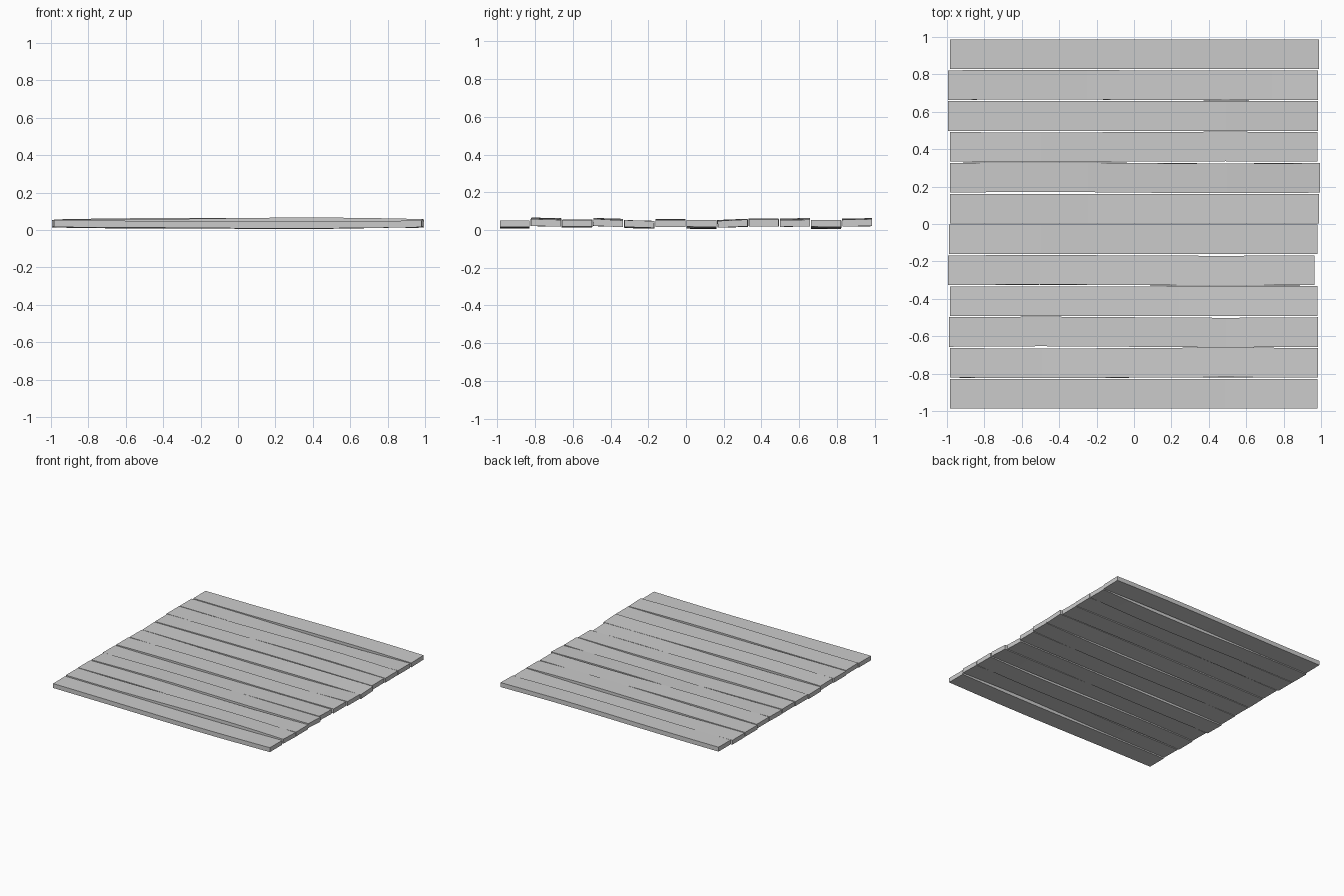
import bpy, bmesh, math

old = bpy.data.objects.get("Cube")
if old:
    bpy.data.objects.remove(old, do_unlink=True)

wood = bpy.data.materials.new("plain grey")
wood.use_nodes = True
GREY = (0.6, 0.6, 0.6, 1)
wood.diffuse_color = GREY
wood.node_tree.nodes["Principled BSDF"].inputs["Base Color"].default_value = GREY
wood.node_tree.nodes["Principled BSDF"].inputs["Roughness"].default_value = 0.8

PITCH, WIDTH, THICK, SEGMENTS = 0.165, 0.158, 0.036, 8

# Front to back: left end, right end, middle height, bow, wave, roll, sideways bend
PLANKS = [
    (-0.985, 0.98, 0.033, -0.006, 0.002, 0.0, 0.0),
    (-0.985, 0.985, 0.038, 0.006, -0.004, -0.03, -0.002),
    (-0.99, 0.985, 0.036, -0.003, 0.003, 0.0, 0.003),
    (-0.985, 0.98, 0.037, 0.005, 0.003, -0.05, 0.0),
    (-0.995, 0.965, 0.032, -0.003, -0.003, -0.03, 0.002),
    (-0.99, 0.98, 0.035, 0.002, 0.003, 0.0, 0.0),
    (-0.985, 0.99, 0.035, -0.010, 0.002, -0.01, 0.0),
    (-0.985, 0.995, 0.034, 0.002, -0.003, 0.05, 0.003),
    (-0.985, 0.98, 0.037, 0.005, 0.002, 0.0, -0.002),
    (-0.995, 0.985, 0.036, 0.006, -0.004, 0.01, 0.0),
    (-0.995, 0.985, 0.035, -0.010, 0.003, -0.01, 0.002),
    (-0.985, 0.99, 0.038, 0.004, -0.003, 0.02, 0.0),
]


def plank(name, y, x0, x1, z, bow, wave, roll, bend):
    """Sweep a rectangle along a gently warped path."""
    bm = bmesh.new()
    rings = []
    for i in range(SEGMENTS + 1):
        t = i / SEGMENTS
        x = x0 + (x1 - x0) * t
        lift = z + bow * math.sin(math.pi * t) + wave * math.sin(2 * math.pi * t)
        shift = y + bend * math.sin(2 * math.pi * t)
        twist = roll * (0.4 + 0.6 * t)
        ring = []
        for sy, sz in ((-1, -1), (1, -1), (1, 1), (-1, 1)):
            dy, dz = sy * WIDTH / 2, sz * THICK / 2
            ring.append(bm.verts.new((x, shift + dy - dz * twist, lift + dz + dy * twist)))
        rings.append(ring)
    for a, b in zip(rings, rings[1:]):
        for k in range(4):
            n = (k + 1) % 4
            bm.faces.new((a[k], a[n], b[n], b[k]))
    bm.faces.new(rings[0])
    bm.faces.new(rings[-1])
    bmesh.ops.recalc_face_normals(bm, faces=bm.faces)
    mesh = bpy.data.meshes.new(name)
    bm.to_mesh(mesh)
    bm.free()
    mesh.materials.append(wood)
    obj = bpy.data.objects.new(name, mesh)
    bpy.context.collection.objects.link(obj)


# Twelve planks laid side by side
for i, spec in enumerate(PLANKS):
    plank(f"plank_{i + 1}", (i - 5.5) * PITCH, *spec)
